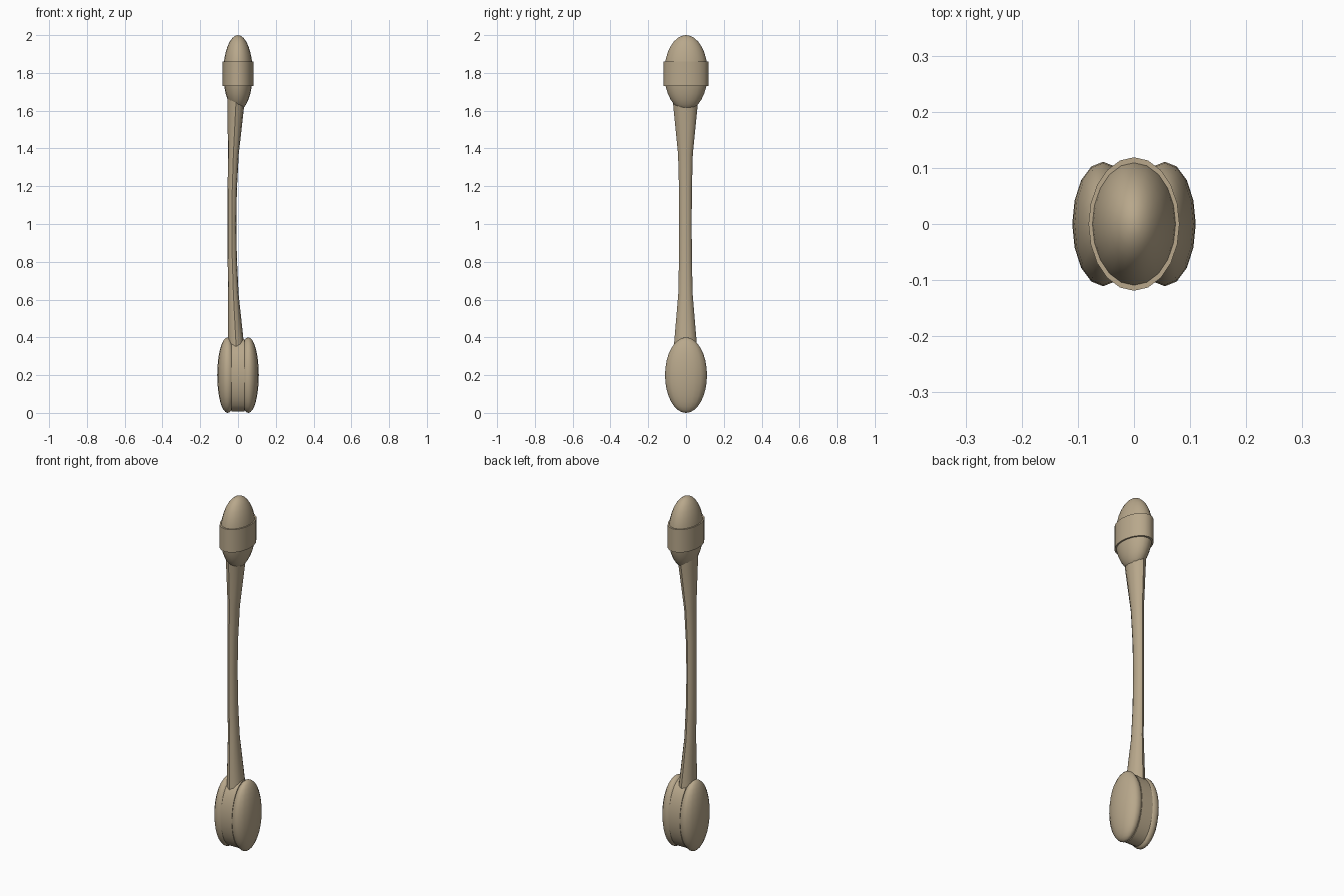
import bpy, bmesh, math
from mathutils import Matrix, Vector

if "Cube" in bpy.data.objects:
    bpy.data.objects.remove(bpy.data.objects["Cube"])


def finish(bm, name, angle=40):
    bmesh.ops.recalc_face_normals(bm, faces=bm.faces)
    mesh = bpy.data.meshes.new(name)
    bm.to_mesh(mesh)
    bm.free()
    obj = bpy.data.objects.new(name, mesh)
    bpy.context.collection.objects.link(obj)
    bpy.ops.object.select_all(action='DESELECT')
    obj.select_set(True)
    bpy.context.view_layer.objects.active = obj
    bpy.ops.object.shade_smooth_by_angle(angle=math.radians(angle))
    mat = bpy.data.materials.get("tan") or bpy.data.materials.new("tan")
    mat.diffuse_color = (0.48, 0.39, 0.26, 1)
    mat.use_nodes = True
    mat.node_tree.nodes["Principled BSDF"].inputs["Base Color"].default_value = mat.diffuse_color
    mesh.materials.append(mat)
    return obj


def place(center, size):
    return Matrix.Translation(center) @ Matrix.Diagonal((*size, 1))


def ellipsoid(name, center, size, segments=16):
    bm = bmesh.new()
    bmesh.ops.create_uvsphere(bm, u_segments=segments, v_segments=16, radius=1,
                              matrix=place(center, size))
    return finish(bm, name, 60)


def drum(name, center, size, along_x=False, segments=20):
    bm = bmesh.new()
    turn = Matrix.Rotation(math.pi / 2, 4, 'Y') if along_x else Matrix()
    bmesh.ops.create_cone(bm, cap_ends=True, segments=segments, radius1=1, radius2=1,
                          depth=2, matrix=place(center, size) @ turn)
    return finish(bm, name)


# Upper knob with a raised band
ellipsoid("upper_knob", (0, 0, 1.8), (0.078, 0.115, 0.2), 20)
drum("knob_band", (0, 0, 1.795), (0.081, 0.119, 0.065))

# Lower knuckles: two rounded lobes joined by a disc
for side, sx in (("left", -1), ("right", 1)):
    ellipsoid(side + "_knuckle", (0.055 * sx, 0, 0.2), (0.055, 0.111, 0.2))
drum("knuckle_bridge", (0, 0, 0.2), (0.035, 0.105, 0.192), True, 32)

# Waisted, gently bowed shaft: z, x min, x max, half depth
sections = [(0.30, -0.055, 0.040, 0.065), (0.38, -0.053, 0.030, 0.059),
            (0.63, -0.052, 0.003, 0.038), (0.82, -0.055, -0.006, 0.034),
            (1.00, -0.055, -0.009, 0.033), (1.18, -0.055, -0.006, 0.034),
            (1.37, -0.053, 0.004, 0.039), (1.62, -0.056, 0.032, 0.064),
            (1.70, -0.057, 0.040, 0.070)]
SIDES = 12
bm = bmesh.new()
rings = []
for z, x0, x1, ry in sections:
    cx, rx = (x0 + x1) / 2, (x1 - x0) / 2
    angles = [2 * math.pi * i / SIDES for i in range(SIDES)]
    rings.append([bm.verts.new(Vector((cx + rx * math.cos(a), -0.003 + ry * math.sin(a), z)))
                  for a in angles])
for low, high in zip(rings, rings[1:]):
    for i in range(SIDES):
        j = (i + 1) % SIDES
        bm.faces.new((low[i], low[j], high[j], high[i]))
bm.faces.new(rings[0][::-1])
bm.faces.new(rings[-1])
finish(bm, "shaft")
